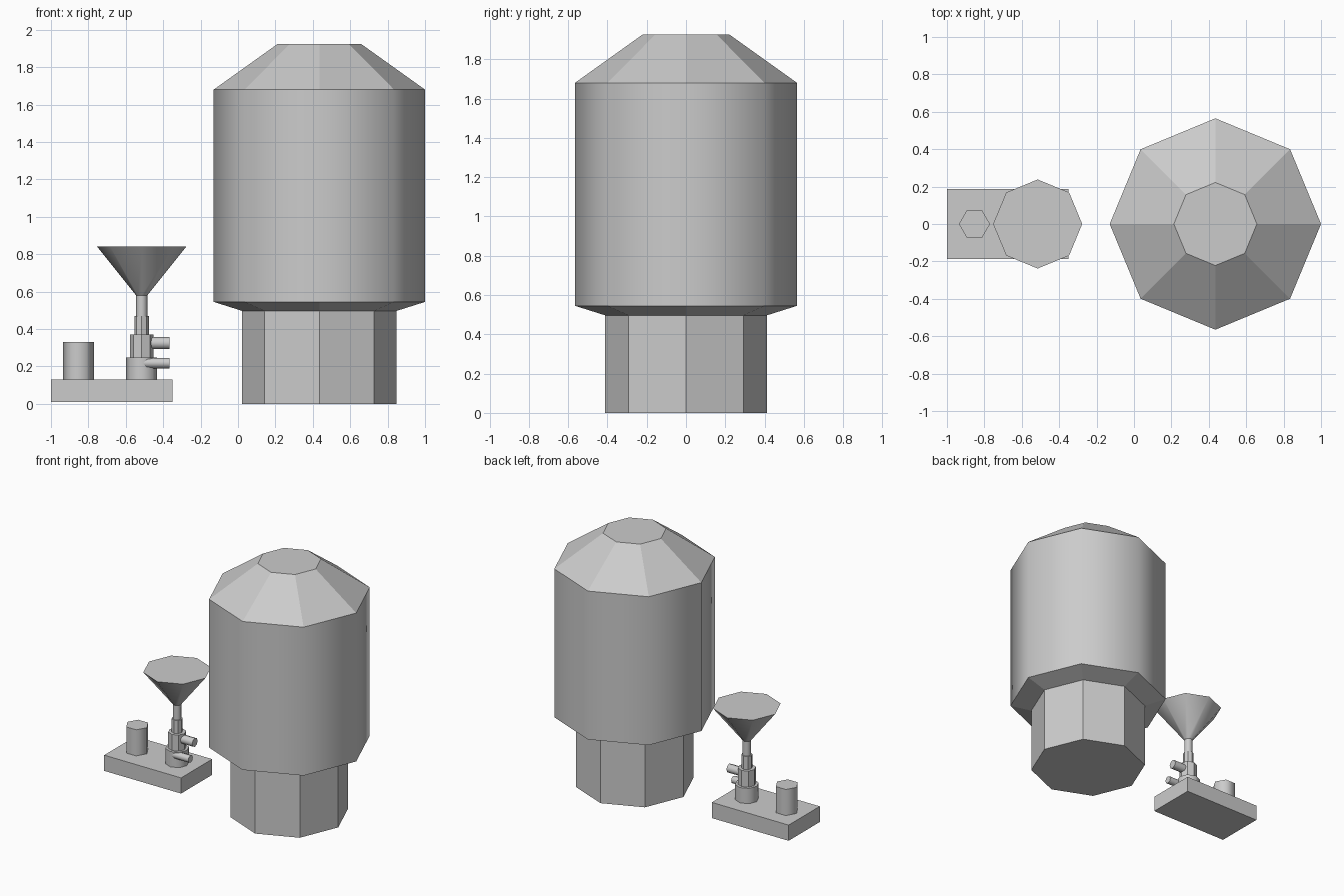
import bpy, bmesh, math
from mathutils import Matrix

if "Cube" in bpy.data.objects:
    bpy.data.objects.remove(bpy.data.objects["Cube"])


def lathe(name, x, profile, sides=8, smooth=(), y=0.0, z=0.0, along_x=False):
    """Faceted solid of (radius, height) rings; bands listed in smooth are soft shaded."""
    bm = bmesh.new()
    rings = []
    for r, h in profile:
        rings.append([bm.verts.new((r * math.cos(2 * math.pi * i / sides),
                                    r * math.sin(2 * math.pi * i / sides), h))
                      for i in range(sides)])
    bm.faces.new(rings[0][::-1])
    bm.faces.new(rings[-1])
    for b, (lo, hi) in enumerate(zip(rings, rings[1:])):
        for i in range(sides):
            j = (i + 1) % sides
            f = bm.faces.new((lo[i], lo[j], hi[j], hi[i]))
            f.smooth = b in smooth
    # horizontal rings stay crisp
    for ring in rings:
        for i in range(sides):
            e = bm.edges.get((ring[i], ring[(i + 1) % sides]))
            e.smooth = False
    if along_x:
        bm.transform(Matrix.Rotation(math.pi / 2, 4, 'Y'))
    bm.normal_update()
    mesh = bpy.data.meshes.new(name)
    bm.to_mesh(mesh)
    bm.free()
    obj = bpy.data.objects.new(name, mesh)
    obj.location = (x, y, z)
    bpy.context.collection.objects.link(obj)
    return obj


# Large tank on its pedestal
TX = 0.435
lathe("tank_pedestal", TX, [(0.413, 0), (0.413, 0.5)])
lathe("tank_body", TX, [(0.413, 0.497), (0.565, 0.545), (0.565, 1.68), (0.222, 1.925)],
      smooth=(1,))

# Pump slab
bpy.ops.mesh.primitive_cube_add(size=1, location=(-0.675, 0, 0.07))
slab = bpy.context.object
slab.name = "pump_slab"
slab.scale = (0.65, 0.376, 0.12)

# Motor can on the slab
lathe("motor_can", -0.853, [(0.083, 0.13), (0.083, 0.33)], sides=6, smooth=(0,))

# Stacked valve column and funnel
FX = -0.515
lathe("valve_base", FX, [(0.083, 0.13), (0.083, 0.247)], smooth=(0,))
lathe("valve_housing", FX, [(0.063, 0.247), (0.063, 0.37)])
lathe("valve_collar", FX, [(0.038, 0.37), (0.038, 0.47)])
lathe("funnel", FX, [(0.03, 0.47), (0.03, 0.58), (0.238, 0.84)], smooth=(0, 1))

# Side outlet pipes
for name, y, z, r in (("upper_outlet", 0, 0.325, 0.033), ("lower_outlet", -0.052, 0.218, 0.028)):
    lathe(name, FX, [(r, 0), (r, 0.15)], smooth=(0,), y=y, z=z, along_x=True)
